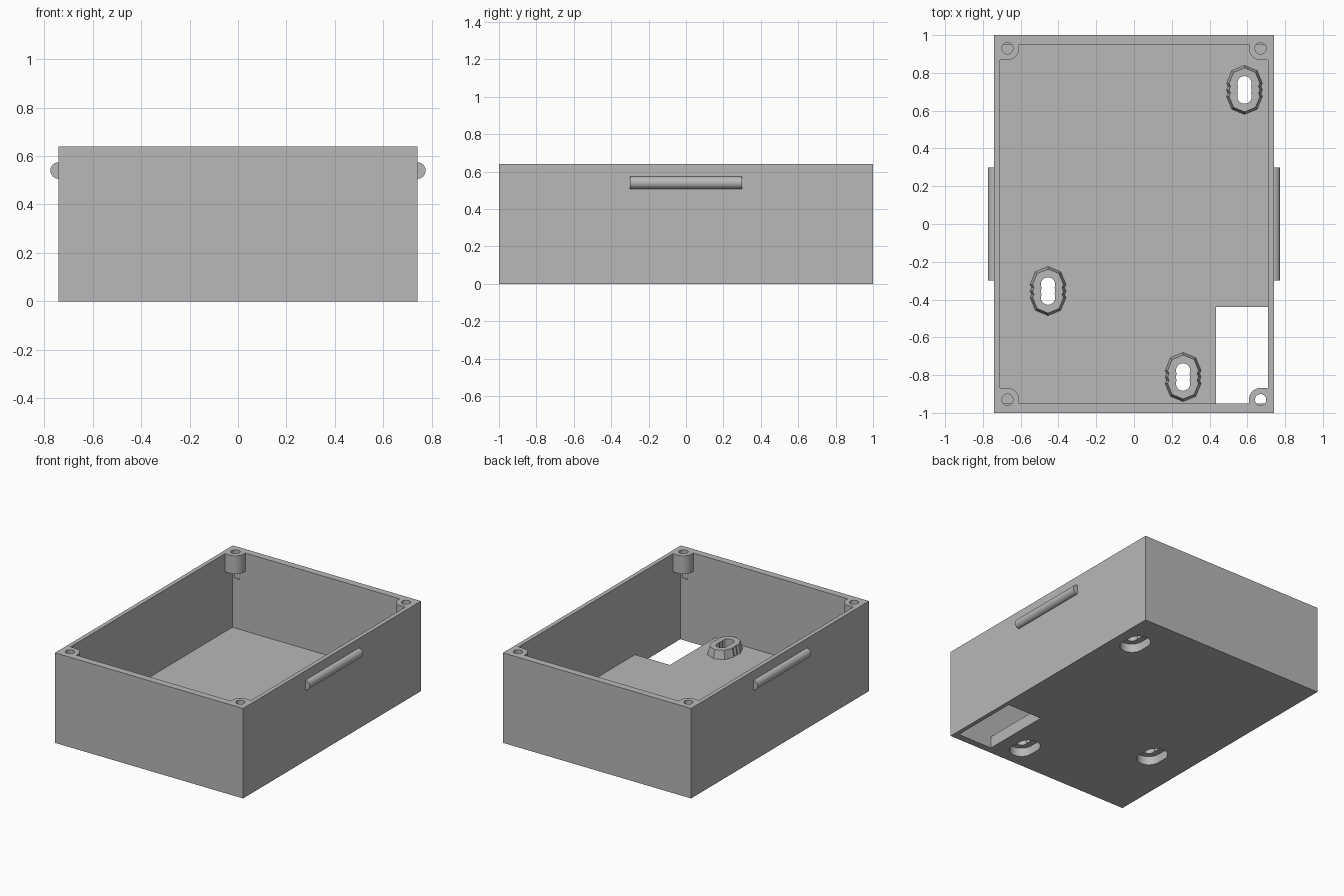
import bpy
import bmesh
from math import cos, sin, pi, radians

cube = bpy.data.objects.get("Cube")
if cube:
    bpy.data.objects.remove(cube, do_unlink=True)

# Single grey material
grey = bpy.data.materials.new("plain grey")
grey.use_nodes = True
COLOUR = (0.48, 0.48, 0.48, 1)
grey.diffuse_color = COLOUR
grey.node_tree.nodes["Principled BSDF"].inputs["Base Color"].default_value = COLOUR

HX, HY, TOP = 0.74, 1.0, 0.64      # outer half sizes and height
IX, IY, FLOOR = 0.71, 0.95, 0.085  # inner half sizes and floor top


def prism(name, outline, z0, z1, taper=1.0, centre=(0, 0)):
    """Extrude an outline around a centre from z0 to z1, scaling its top by taper."""
    bm = bmesh.new()
    cx, cy = centre
    low = [bm.verts.new((cx + x, cy + y, z0)) for x, y in outline]
    high = [bm.verts.new((cx + x * taper, cy + y * taper, z1)) for x, y in outline]
    n = len(outline)
    bm.faces.new(low)
    bm.faces.new(high)
    for i in range(n):
        j = (i + 1) % n
        bm.faces.new((low[i], low[j], high[j], high[i]))
    bmesh.ops.recalc_face_normals(bm, faces=bm.faces)
    mesh = bpy.data.meshes.new(name)
    bm.to_mesh(mesh)
    bm.free()
    mesh.materials.append(grey)
    obj = bpy.data.objects.new(name, mesh)
    bpy.context.collection.objects.link(obj)
    return obj


def rect(x0, x1, y0, y1):
    return [(x0, y0), (x1, y0), (x1, y1), (x0, y1)]


def circle(r, n):
    return [(r * cos(2 * pi * i / n), r * sin(2 * pi * i / n)) for i in range(n)]


def stadium(r, half, n=16):
    ends = []
    for i in range(n + 1):
        ends.append((r * cos(pi * i / n), half + r * sin(pi * i / n)))
    return ends + [(-x, -y) for x, y in ends]


def combine(target, tool, operation="DIFFERENCE"):
    """Apply a boolean and remove the tool object."""
    tool.hide_render = True
    mod = target.modifiers.new("shape", "BOOLEAN")
    mod.operation = operation
    mod.solver = "EXACT"
    mod.object = tool
    bpy.context.view_layer.objects.active = target
    bpy.ops.object.modifier_apply(modifier=mod.name)
    bpy.data.objects.remove(tool, do_unlink=True)


parts = []

# Open-topped box with a cable opening in one floor corner
box = prism("enclosure_box", rect(-HX, HX, -HY, HY), 0, TOP)
combine(box, prism("cavity", rect(-IX, IX, -IY, IY), FLOOR, TOP + 0.1))
combine(box, prism("opening", rect(0.435, IX, -IY, -0.44), -0.1, FLOOR + 0.1))
parts.append(box)

# Slotted mounting bosses, recessed from below
STEPS = (-0.035, 0, 0.035)
for k, (bx, by) in enumerate([(0.585, 0.71), (-0.455, -0.355), (0.26, -0.81)]):
    boss = prism(f"mounting_boss_{k + 1}", circle(0.095, 8), FLOOR, 0.145, 0.86, (bx, by))
    for dy in (STEPS[0], STEPS[2]):
        lobe = prism("lobe", circle(0.095, 8), FLOOR, 0.145, 0.86, (bx, by + dy))
        combine(boss, lobe, "UNION")
    for target in (boss, box):
        for dy in STEPS:
            combine(target, prism("slot", circle(0.038, 20), -0.1, 0.3, 1, (bx, by + dy)))
    combine(box, prism("recess", stadium(0.08, 0.035), -0.1, 0.062, 1, (bx, by)))
    parts.append(boss)

# Corner screw posts hanging from the rim
PX, PY, R = 0.67, 0.93, 0.062
for side, sx in (("right", 1), ("left", -1)):
    for end, sy in (("front", -1), ("back", 1)):
        arc = [(-R * cos(pi / 2 * i / 8), -R * sin(pi / 2 * i / 8)) for i in range(9)]
        wx, wy = IX - PX, IY - PY
        shape = [(wx, wy), (-R, wy)] + arc + [(wx, -R)]
        shape = [(x * sx, y * sy) for x, y in shape]
        centre = (PX * sx, PY * sy)
        post = prism(f"{end}_{side}_screw_post", shape, TOP - 0.13, TOP, 1, centre)
        for target in (post, box):
            hole = prism("hole", circle(0.03, 20), TOP - 0.2, TOP + 0.1, 1, centre)
            combine(target, hole)
        parts.append(post)

# Half-round latch bars on the long sides
for side, sx in (("right", 1), ("left", -1)):
    half = [(0.034 * sin(pi * i / 16) * sx, 0.034 * cos(pi * i / 16)) for i in range(17)]
    bar = prism(f"{side}_latch_bar", half, -0.3, 0.3)
    bar.rotation_euler = (radians(90), 0, 0)
    bar.location = (HX * sx, 0, 0.54)
    parts.append(bar)

# Smooth round walls, keep hard edges
bpy.ops.object.select_all(action="DESELECT")
for part in parts:
    part.select_set(True)
bpy.context.view_layer.objects.active = box
bpy.ops.object.shade_smooth_by_angle(angle=radians(30))
